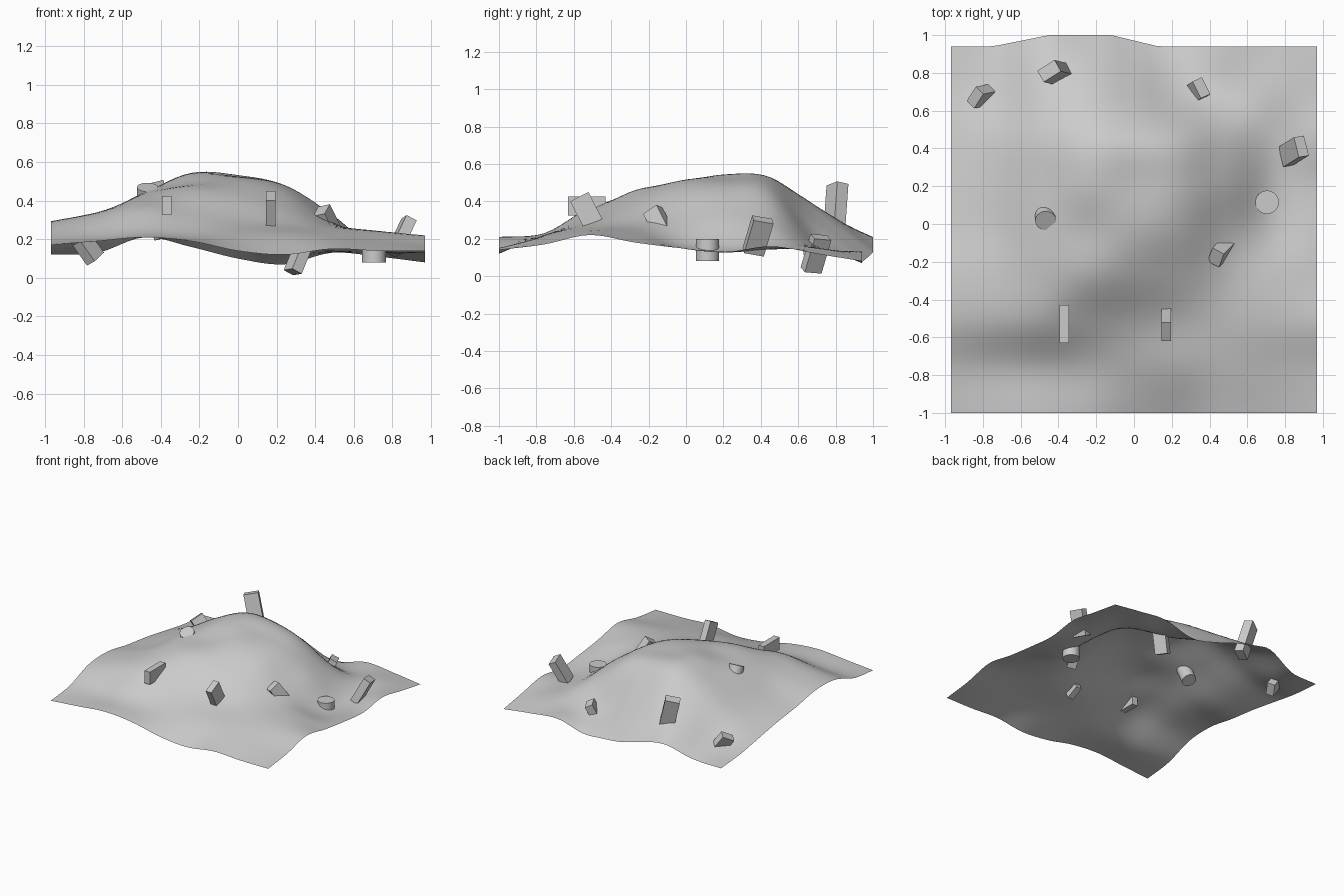
import bpy, bmesh
from math import radians
from mathutils import Vector, Quaternion, Matrix

if "Cube" in bpy.data.objects:
    bpy.data.objects.remove(bpy.data.objects["Cube"])

# Coarse height samples: rows from front to back, columns from left to right
H = [
    [.17, .19, .21, .19, .14, .12, .15, .14, .14],
    [.20, .21, .23, .22, .22, .22, .21, .19, .17],
    [.28, .32, .365, .335, .30, .275, .255, .24, .22],
    [.29, .34, .42, .46, .43, .37, .28, .23, .18],
    [.25, .32, .44, .49, .51, .455, .30, .165, .15],
    [.22, .31, .44, .54, .525, .48, .33, .145, .13],
    [.18, .28, .42, .52, .51, .44, .28, .15, .16],
    [.14, .19, .32, .36, .29, .18, .15, .15, .12],
    [.12, .13, .21, .16, .10, .07, .13, .11, .08],
]


def spline(v, t):
    """Catmull-Rom through evenly spaced values, t in 0..1."""
    n = len(v) - 1
    i = min(int(t * n), n - 1)
    f = t * n - i
    b, c = v[i], v[i + 1]
    a = v[i - 1] if i > 0 else 2 * b - c
    d = v[i + 2] if i + 2 <= n else 2 * c - b
    return b + .5 * f * (c - a + f * (2*a - 5*b + 4*c - d + f * (3*(b - c) + d - a)))


def clamp(v):
    return max(0.0, min(1.0, v))


def make_object(name, bm):
    me = bpy.data.meshes.new(name)
    bm.to_mesh(me)
    bm.free()
    ob = bpy.data.objects.new(name, me)
    bpy.context.collection.objects.link(ob)
    return ob


# Hill: open sheet, smooth, with a small bulge in the back edge
N = 48
bm = bmesh.new()
grid = []
for j in range(N + 1):
    v = j / N
    row = []
    for i in range(N + 1):
        u = i / N
        x, y = -.97 + 1.94 * u, -1 + 1.94 * v
        z = spline([spline(r, u) for r in H], v)
        bulge = clamp(min((x + .75) / .3, (.13 - x) / .25))
        y += .06 * bulge * clamp((v - .8) / .2)
        row.append(bm.verts.new((x, y, z)))
    grid.append(row)
for j in range(N):
    for i in range(N):
        bm.faces.new((grid[j][i], grid[j][i + 1], grid[j + 1][i + 1], grid[j + 1][i]))
for f in bm.faces:
    f.smooth = True
make_object("hill_surface", bm)


def orient(center, axis, roll):
    q = Vector(axis).to_track_quat('Z', 'Y') @ Quaternion((0, 0, 1), radians(roll))
    return Matrix.Translation(center) @ q.to_matrix().to_4x4()


def block(name, matrix, size):
    bm = bmesh.new()
    bmesh.ops.create_cube(bm, size=1)
    bmesh.ops.scale(bm, vec=size, verts=bm.verts)
    bm.transform(matrix)
    make_object(name, bm)


def peg(name, center, axis, r, h):
    bm = bmesh.new()
    bmesh.ops.create_cone(bm, cap_ends=True, segments=32, radius1=r, radius2=r, depth=h)
    for f in bm.faces:
        f.smooth = len(f.verts) == 4
    for e in bm.edges:
        e.smooth = all(len(f.verts) == 4 for f in e.link_faces)
    bm.transform(orient(center, axis, 0))
    make_object(name, bm)


# Straight and leaning blocks on the front slope
block("front_left_block", Matrix.Translation((-.37, -.53, .375)), (.05, .20, .10))
block("front_right_block", Matrix.Translation((.17, -.525, .336))
      @ Matrix.Rotation(radians(27), 4, 'X'), (.05, .11, .20))

# Tilted blocks embedded around the hill
block("right_front_block", orient((.465, -.145, .285), (-.06, -.06, .12), 20), (.07, .09, .16))
block("right_back_block", orient((.845, .385, .215), (.08, .05, .17), -20), (.11, .06, .20))
block("back_right_block", orient((.32, .695, .12), (.07, .05, .17), -10), (.10, .06, .20))
block("back_left_block", orient((-.41, .80, .35), (-.08, .02, .28), 45), (.07, .11, .29))
block("left_back_block", orient((-.79, .68, .17), (-.10, -.02, .14), 40), (.06, .10, .18))

# Round pegs
peg("right_peg", (.705, .115, .14), (0, 0, 1), .062, .12)
peg("left_peg", (-.47, .045, .41), (.03, -.42, .9), .055, .13)
